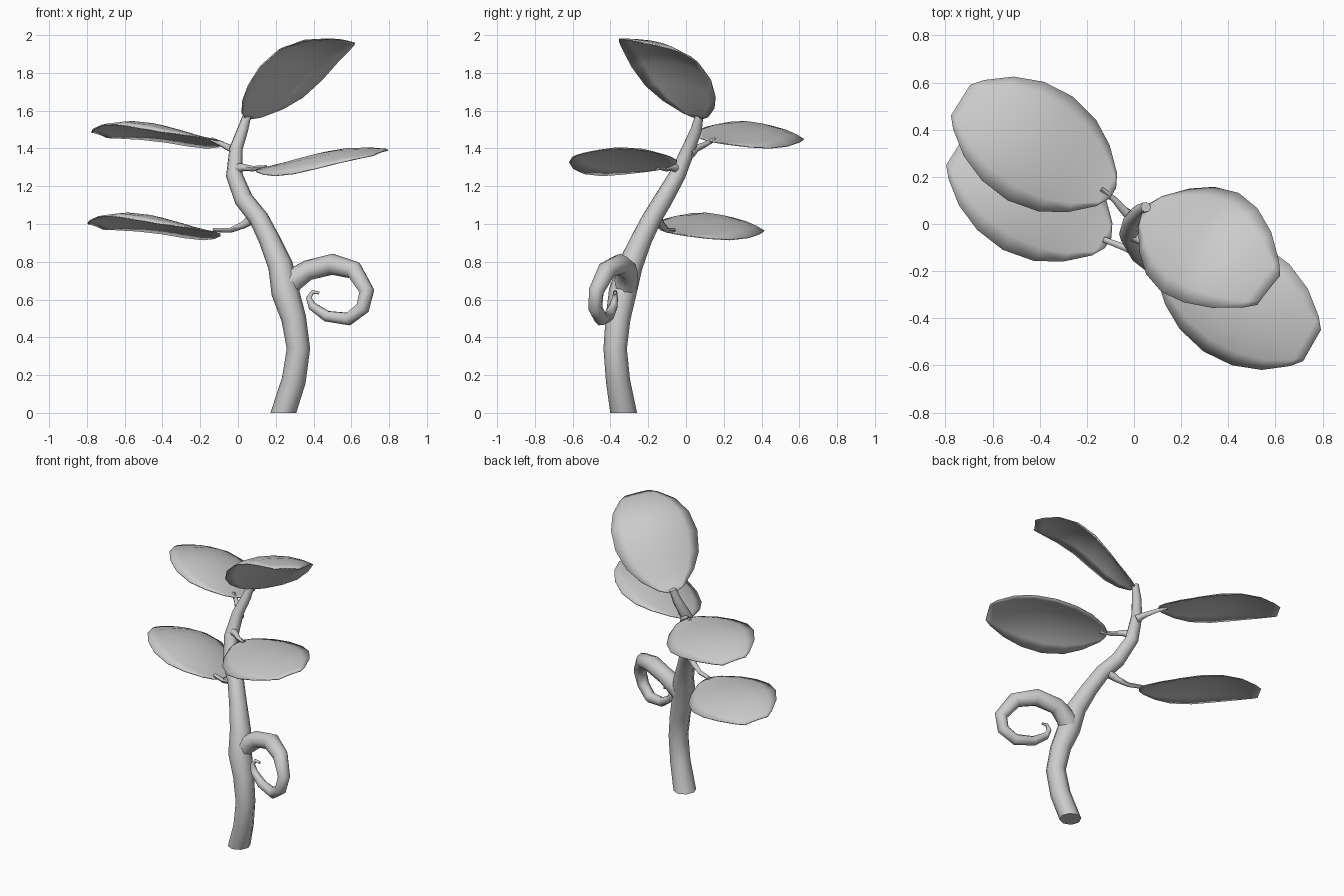
import bpy, bmesh, math
from mathutils import Vector

if "Cube" in bpy.data.objects:
    bpy.data.objects.remove(bpy.data.objects["Cube"])


def finish(bm, name, angle):
    bmesh.ops.recalc_face_normals(bm, faces=bm.faces)
    mesh = bpy.data.meshes.new(name)
    bm.to_mesh(mesh)
    bm.free()
    ob = bpy.data.objects.new(name, mesh)
    bpy.context.collection.objects.link(ob)
    bpy.context.view_layer.objects.active = ob
    ob.select_set(True)
    bpy.ops.object.shade_smooth_by_angle(angle=math.radians(angle))
    ob.select_set(False)
    return ob


def tube(name, path, sides=8):
    """Tapered tube through (x, y, z, radius) points, low-poly rings."""
    pts = [Vector(p[:3]) for p in path]
    bm = bmesh.new()
    rings, tan_old, side = [], None, None
    for i, p in enumerate(pts):
        a, b = pts[max(i - 1, 0)], pts[min(i + 1, len(pts) - 1)]
        tan = (b - a).normalized()
        if side is None:
            side = tan.orthogonal().normalized()
        else:
            side = tan_old.rotation_difference(tan) @ side
        up = tan.cross(side)
        ring = []
        for k in range(sides):
            t = 2 * math.pi * k / sides
            co = p + (side * math.cos(t) + up * math.sin(t)) * path[i][3]
            if path[i][2] == 0:
                co.z = 0          # flat foot on the ground
            ring.append(bm.verts.new(co))
        rings.append(ring)
        tan_old = tan
    for r, s in zip(rings, rings[1:]):
        for k in range(sides):
            n = (k + 1) % sides
            bm.faces.new((r[k], r[n], s[n], s[k]))
    bm.faces.new(rings[0])
    bm.faces.new(rings[-1])
    return finish(bm, name, 60)


# half width along the leaf: (fraction of length, fraction of half width)
OUTLINE = [(0, .10), (.04, .32), (.16, .66), (.30, .90), (.48, 1.02),
           (.66, .97), (.82, .78), (.95, .48), (1.0, .30)]
ACROSS = [-1, -.75, -.4, 0, .4, .75, 1]


def leaf(name, base, tip, side, arch=.07, droop=.055):
    """Blunt oval blade, domed along its length with drooping rims."""
    base, tip, side = Vector(base), Vector(tip), Vector(side)
    normal = (tip - base).cross(side).normalized()
    if normal.z < 0:
        normal.negate()
    bm = bmesh.new()
    rows = []
    for t, w in OUTLINE:
        mid = base.lerp(tip, t) + normal * arch * math.sin(math.pi * t ** 1.4)
        rows.append([bm.verts.new(mid + side * (u * w) - normal * droop * abs(u * w) ** 2.3)
                     for u in ACROSS])
    for r, s in zip(rows, rows[1:]):
        for k in range(len(ACROSS) - 1):
            bm.faces.new((r[k], r[k + 1], s[k + 1], s[k]))
    ob = finish(bm, name, 60)
    mod = ob.modifiers.new("thickness", 'SOLIDIFY')
    mod.thickness = .006
    mod.offset = 0
    return ob


# Main stem
tube("stem", [(.24, -.33, 0, .072), (.295, -.36, .17, .064), (.32, -.375, .34, .062),
              (.295, -.36, .5, .066), (.25, -.335, .64, .074), (.225, -.295, .78, .066),
              (.165, -.235, .92, .056), (.11, -.18, 1.03, .052), (.03, -.12, 1.13, .05),
              (-.02, -.045, 1.26, .044), (-.01, .015, 1.4, .036), (.025, .055, 1.5, .03),
              (.05, .072, 1.58, .022)])

# Curling tendril
tube("tendril", [(.24, -.335, .62, .06), (.285, -.315, .70, .064), (.37, -.31, .755, .054),
                 (.50, -.35, .787, .056), (.615, -.42, .755, .05), (.682, -.475, .645, .041),
                 (.66, -.48, .555, .038), (.585, -.45, .497, .036), (.47, -.41, .512, .03),
                 (.393, -.385, .565, .023), (.375, -.375, .61, .015), (.395, -.375, .64, .011),
                 (.43, -.375, .635, .008)])

# Leaf stalks
tube("lower_left_stalk", [(.09, -.16, 1.04, .032), (.03, -.13, .995, .02),
                          (-.04, -.10, .967, .014), (-.13, -.065, .968, .012)], 6)
tube("upper_left_stalk", [(0, .02, 1.37, .03), (-.04, .055, 1.4, .02),
                          (-.08, .10, 1.42, .015), (-.14, .15, 1.448, .012)], 6)
tube("right_stalk", [(-.02, -.04, 1.29, .03), (.03, -.07, 1.3, .02),
                     (.08, -.11, 1.293, .015), (.15, -.15, 1.3, .012)], 6)

# Two matching left leaves, one above the other
for name, off in (("upper_left_leaf", Vector((0, 0, 0))),
                  ("lower_left_leaf", Vector((-.02, -.21, -.485)))):
    leaf(name, Vector((-.09, .13, 1.438)) + off, Vector((-.735, .525, 1.475)) + off,
         (.135, .215, -.048))

# Right leaf and top leaf
leaf("right_leaf", (.11, -.135, 1.29), (.755, -.515, 1.38), (.125, .22, .045),
     arch=.04)
leaf("top_leaf", (.05, .065, 1.56), (.57, -.28, 1.97), (.16, .205, -.035),
     arch=.125, droop=.06)
